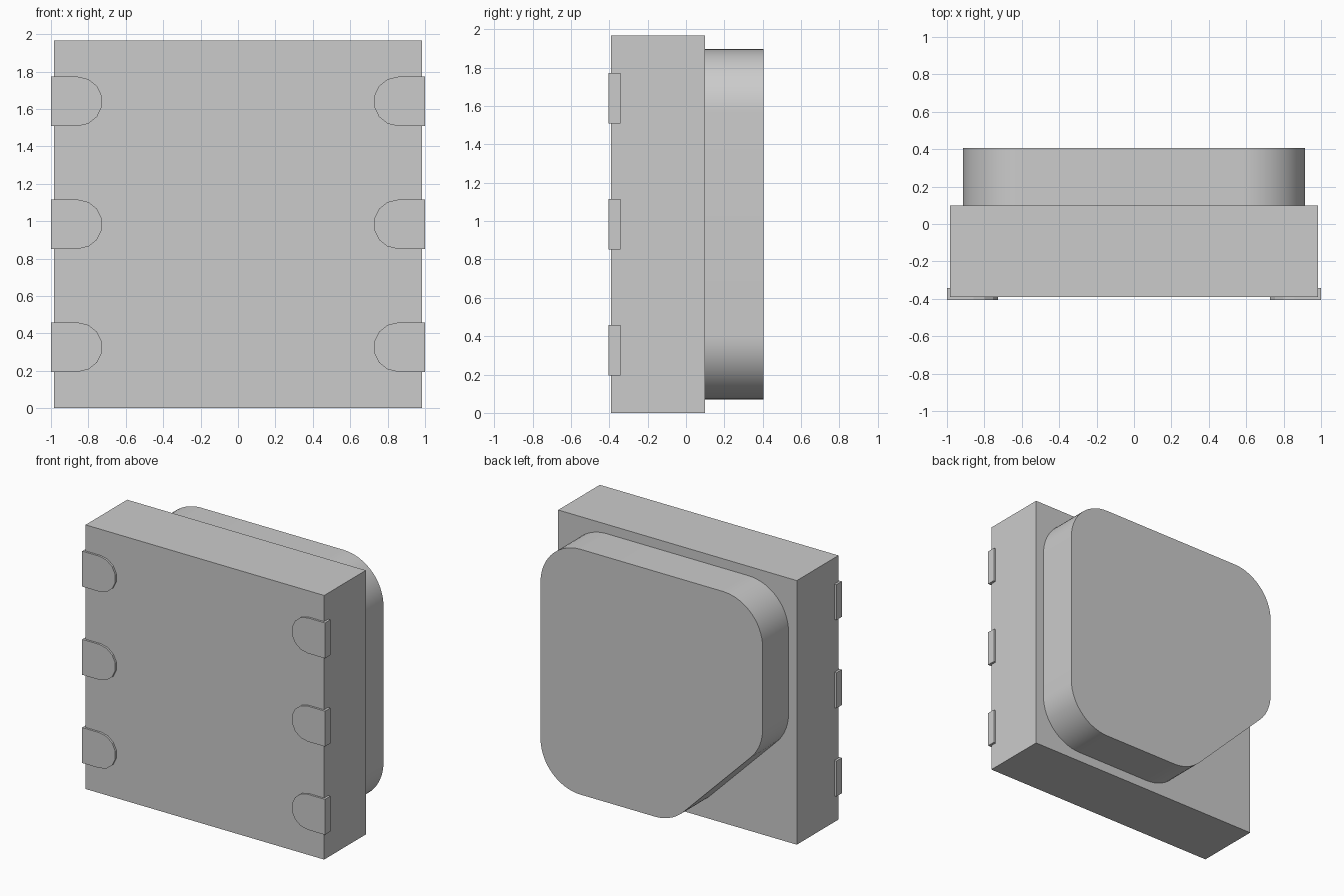
import bpy, bmesh
from math import radians, tan, sin, cos, pi
from mathutils import Vector

cube = bpy.data.objects.get("Cube")
if cube:
    bpy.data.objects.remove(cube, do_unlink=True)

grey = bpy.data.materials.new("plain grey")
grey.use_nodes = True
colour = (0.6, 0.6, 0.6, 1)
grey.diffuse_color = colour
grey.node_tree.nodes["Principled BSDF"].inputs["Base Color"].default_value = colour


def extrude_outline(name, outline, y0, y1, smooth=False):
    """Solid from an (x, z) outline, extruded along y."""
    bm = bmesh.new()
    face = bm.faces.new([bm.verts.new((x, y0, z)) for x, z in outline])
    side = bmesh.ops.extrude_face_region(bm, geom=[face])["geom"]
    verts = [v for v in side if isinstance(v, bmesh.types.BMVert)]
    bmesh.ops.translate(bm, verts=verts, vec=(0, y1 - y0, 0))
    bmesh.ops.recalc_face_normals(bm, faces=bm.faces)
    mesh = bpy.data.meshes.new(name)
    bm.to_mesh(mesh)
    bm.free()
    mesh.materials.append(grey)
    obj = bpy.data.objects.new(name, mesh)
    bpy.context.collection.objects.link(obj)
    if smooth:
        bpy.ops.object.select_all(action="DESELECT")
        obj.select_set(True)
        bpy.context.view_layer.objects.active = obj
        bpy.ops.object.shade_smooth_by_angle(angle=radians(30))
    return obj


def round_corners(corners, radius, step):
    """Replace each corner of a convex outline by a tangent arc."""
    points = []
    for i, corner in enumerate(corners):
        p = Vector(corner)
        a = (Vector(corners[i - 1]) - p).normalized()
        b = (Vector(corners[(i + 1) % len(corners)]) - p).normalized()
        half = a.angle(b) / 2
        centre = p + (a + b).normalized() * radius / sin(half)
        start = p + a * radius / tan(half) - centre
        end = p + b * radius / tan(half) - centre
        sweep = pi - 2 * half
        count = max(2, round(sweep / step))
        for k in range(count + 1):
            t = sweep * k / count
            points.append(centre + (start * sin(sweep - t) + end * sin(t)) / sin(sweep))
    return points


# Main slab
W, H = 0.983, 1.967
extrude_outline("body", [(-W, 0), (W, 0), (W, H), (-W, H)], -0.39, 0.1)

# Raised rounded cap on the back, with one clipped corner
L, low, high, clip = 0.915, 0.07, 1.897, 0.75
corners = [(-L + clip, low), (L, low), (L, high), (-L, high), (-L, low + clip)]
extrude_outline("cap", round_corners(corners, 0.33, radians(6)), 0.1, 0.405, True)

# Round-ended contact pads wrapping both side edges
R, segments = 0.132, 7
for side, label in ((1, "left"), (-1, "right")):
    for row in range(3):
        z = H / 2 + (row - 1) * 0.657
        arc = [pi / 2 + pi * k / segments for k in range(segments + 1)]
        outline = [(side, z - R), (side, z + R)]
        outline += [(side * (0.857 + R * cos(t)), z + R * sin(t)) for t in arc]
        extrude_outline(f"contact_pad_{label}_{row + 1}", outline, -0.405, -0.342)
